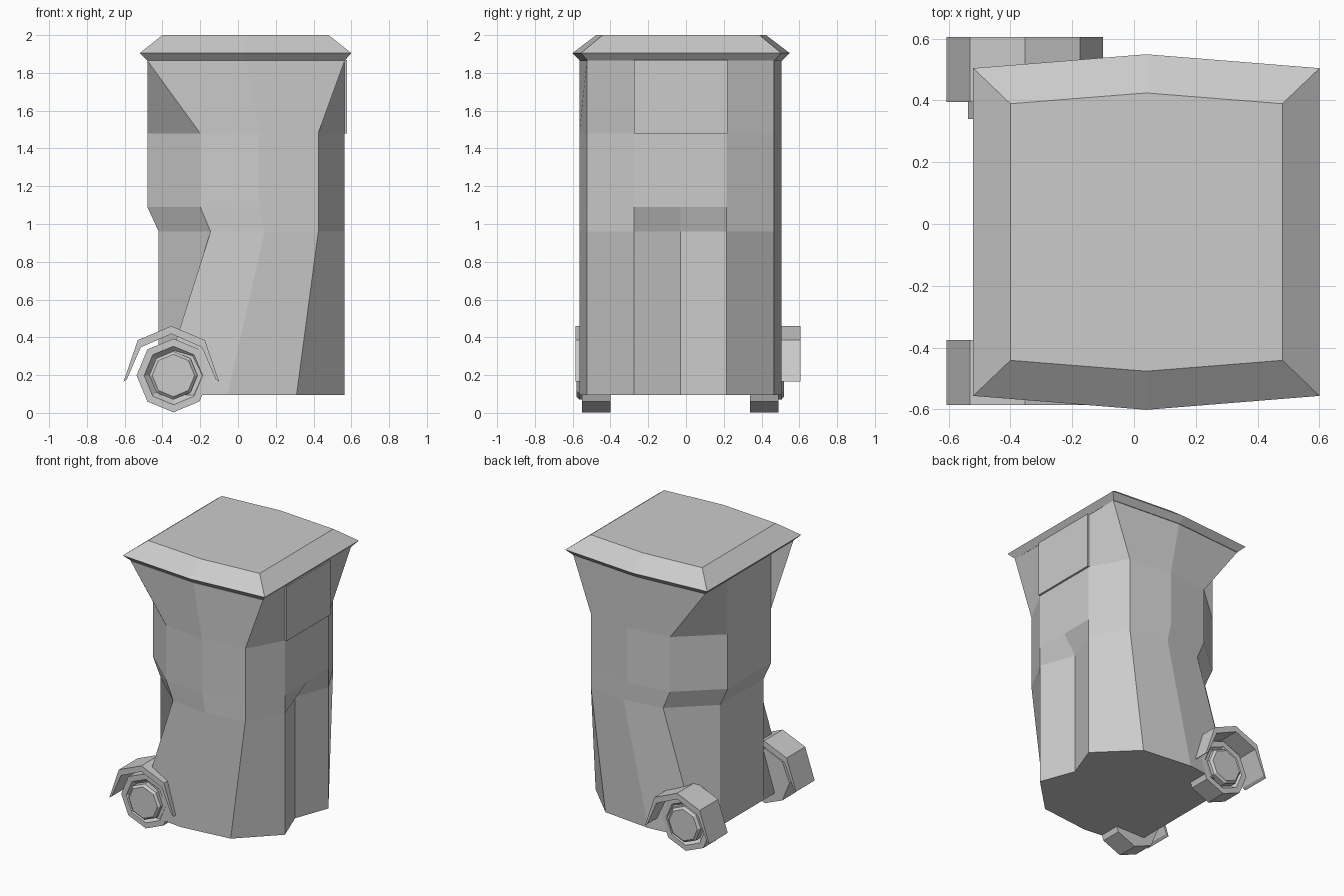
import bpy, bmesh, math

if "Cube" in bpy.data.objects:
    bpy.data.objects.remove(bpy.data.objects["Cube"])

MID = -0.03  # symmetry plane of the bin in y


def loft(name, rings):
    """Bridge matching closed rings of points and cap both ends."""
    bm = bmesh.new()
    vs = [[bm.verts.new(p) for p in r] for r in rings]
    n = len(rings[0])
    for a, b in zip(vs, vs[1:]):
        for i in range(n):
            j = (i + 1) % n
            bm.faces.new((a[i], a[j], b[j], b[i]))
    bm.faces.new(vs[0][::-1])
    bm.faces.new(vs[-1])
    bmesh.ops.recalc_face_normals(bm, faces=bm.faces)
    me = bpy.data.meshes.new(name)
    bm.to_mesh(me)
    bm.free()
    ob = bpy.data.objects.new(name, me)
    bpy.context.collection.objects.link(ob)
    return ob


def body_ring(z, left, corner_l, corner_r, groove):
    """Faceted cross-section: bowed front and back, chamfers, grooved side."""
    r = 0.563
    front = [(left, -0.245), (corner_l, -0.495),
             ((corner_l + corner_r) / 2, -0.535), (corner_r, -0.495), (r, -0.245)]
    pts = front + [(groove, 0)] + [(x, -y) for x, y in front[::-1]]
    return [(x, y + MID, z) for x, y in pts]


def lid_ring(z, x0, x1, corner, mid):
    front = [(x0, -corner), ((x0 + x1) / 2, -mid), (x1, -corner)]
    pts = front + [(x, -y) for x, y in front[::-1]]
    return [(x, y - 0.026, z) for x, y in pts]


# Body: bottom, waist, belly and flared top
loft("bin_body", [
    body_ring(0.095, -0.42, -0.42, 0.31, 0.472),
    body_ring(0.96, -0.42, -0.145, 0.425, 0.472),
    body_ring(1.09, -0.48, -0.20, 0.425, 0.563),
    body_ring(1.48, -0.48, -0.20, 0.425, 0.563),
    body_ring(1.865, -0.48, -0.48, 0.565, 0.563),
])

# Lid: underside, rim and bevelled top
loft("bin_lid", [
    lid_ring(1.865, -0.48, 0.565, 0.495, 0.536),
    lid_ring(1.905, -0.52, 0.60, 0.53, 0.575),
    lid_ring(2.0, -0.40, 0.48, 0.415, 0.45),
])

# Raised panel high on the right side
loft("side_panel", [[(x, y, z) for x, y in
                     ((0.54, -0.275), (0.577, -0.275), (0.577, 0.22), (0.54, 0.22))]
                    for z in (1.48, 1.868)])

# Wheels: eight-sided tyre, recess and raised hub as (radius, distance from MID)
PROFILE = [(0.195, 0.37), (0.195, 0.52), (0.155, 0.52),
           (0.128, 0.49), (0.128, 0.535), (0.112, 0.55)]
# Fender arch profile in x, z
ARCH_OUT = [(-0.253, 0.165), (-0.178, 0.385), (0, 0.46), (0.178, 0.385), (0.253, 0.165)]
ARCH_IN = [(-0.235, 0.178), (-0.162, 0.347), (0, 0.418), (0.162, 0.347), (0.235, 0.178)]

for side, label in ((-1, "front"), (1, "back")):
    loft(label + "_wheel", [
        [(-0.342 + r * math.cos(k * math.pi / 4), MID + side * d,
          0.198 + r * math.sin(k * math.pi / 4)) for k in range(8)]
        for r, d in PROFILE])
    y0, y1 = 0.01 + side * 0.385, 0.01 + side * 0.595
    loft(label + "_fender", [
        [(-0.353 + xo, y0, zo), (-0.353 + xo, y1, zo),
         (-0.353 + xi, y1, zi), (-0.353 + xi, y0, zi)]
        for (xo, zo), (xi, zi) in zip(ARCH_OUT, ARCH_IN)])
